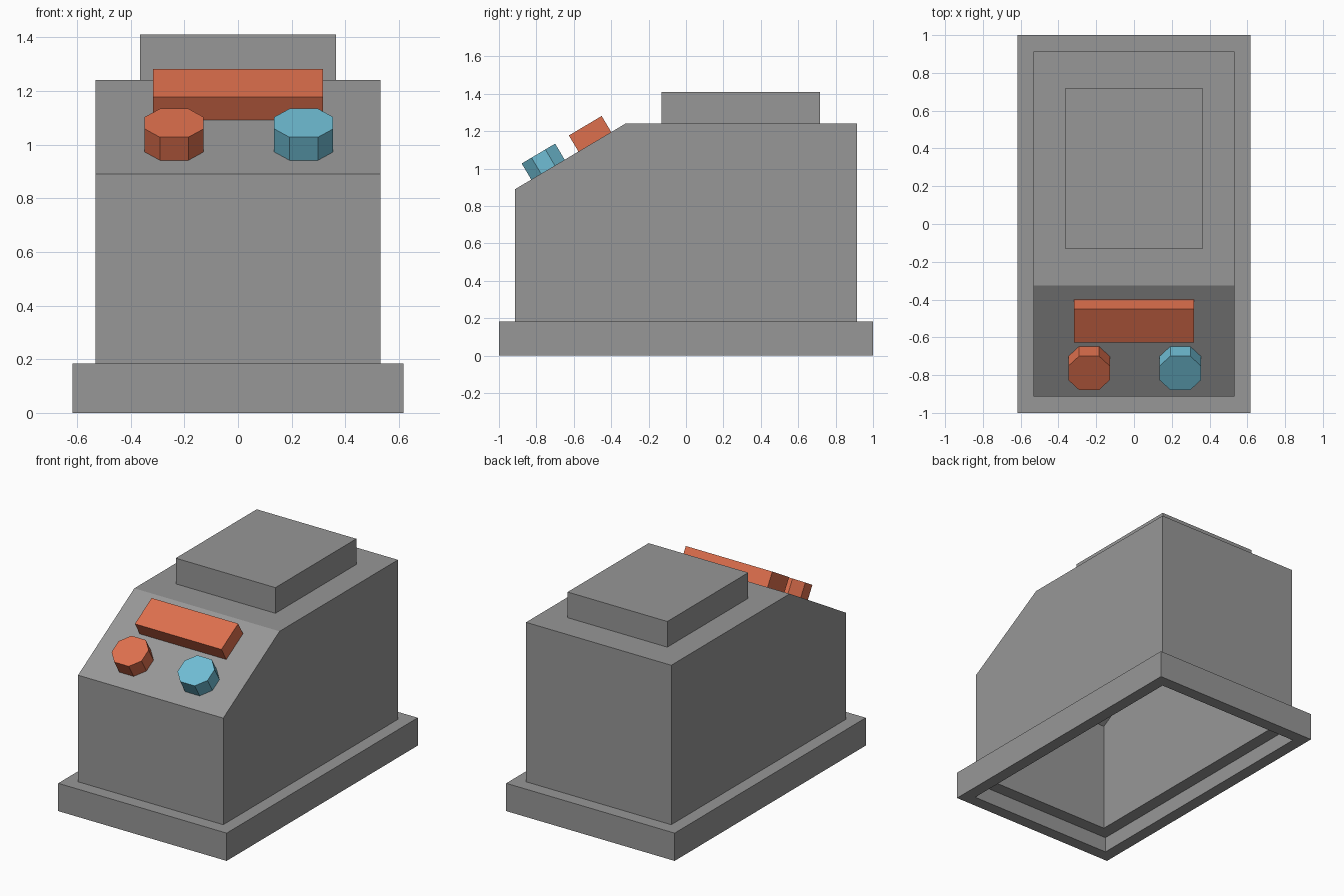
import bpy, bmesh, math
from mathutils import Matrix

if "Cube" in bpy.data.objects:
    bpy.data.objects.remove(bpy.data.objects["Cube"], do_unlink=True)


def material(name, r, g, b):
    m = bpy.data.materials.new(name)
    m.use_nodes = True
    m.diffuse_color = (r, g, b, 1)
    m.node_tree.nodes["Principled BSDF"].inputs["Base Color"].default_value = (r, g, b, 1)
    return m


grey = material("grey", 0.31, 0.31, 0.31)
orange = material("orange", 0.73, 0.16, 0.075)
blue = material("light_blue", 0.16, 0.51, 0.66)


def add_object(name, bm, mat, matrix=None):
    bmesh.ops.recalc_face_normals(bm, faces=bm.faces)
    mesh = bpy.data.meshes.new(name)
    bm.to_mesh(mesh)
    bm.free()
    mesh.materials.append(mat)
    ob = bpy.data.objects.new(name, mesh)
    bpy.context.collection.objects.link(ob)
    if matrix:
        ob.matrix_world = matrix


# Main dimensions
BASE_X, BASE_TOP = 0.617, 0.184
BODY_X, BODY_Y = 0.532, 0.914
FRONT_TOP, DECK, RIDGE_Y = 0.89, 1.24, -0.325
WALL = 0.081
TILT = math.atan2(DECK - FRONT_TOP, RIDGE_Y + BODY_Y)


def slope_z(y):
    return FRONT_TOP + (y + BODY_Y) * math.tan(TILT)


# Housing: stepped outer skin and a matching inner skin, open underneath
bm = bmesh.new()


def ring(x, y0, y1, z):
    return [bm.verts.new(p) for p in ((-x, y0, z), (x, y0, z), (x, y1, z), (-x, y1, z))]


def bridge(a, b):
    for i in range(4):
        j = (i + 1) % 4
        bm.faces.new((a[i], a[j], b[j], b[i]))


def skin(t):
    """Build the stepped skin set inwards by t and return its bottom edge."""
    foot = ring(BASE_X - t, t - 1, 1 - t, 0)
    step = ring(BASE_X - t, t - 1, 1 - t, BASE_TOP - t)
    x, y = BODY_X - t, BODY_Y - t
    waist = ring(x, -y, y, BASE_TOP - t)
    bridge(foot, step)
    bridge(step, waist)

    # Body walls and sloped control face
    ridge = RIDGE_Y + t * math.tan(TILT / 2)
    deck = ring(x, ridge, y, DECK - t)
    lip_z = slope_z(-y) - t / math.cos(TILT)
    lip = [bm.verts.new((sx, -y, lip_z)) for sx in (-x, x)]
    bm.faces.new((waist[0], waist[1], lip[1], lip[0]))
    bm.faces.new((lip[0], lip[1], deck[1], deck[0]))
    bm.faces.new((waist[1], waist[2], deck[2], deck[1], lip[1]))
    bm.faces.new((waist[3], waist[0], lip[0], deck[0], deck[3]))
    bm.faces.new((waist[2], waist[3], deck[3], deck[2]))

    # Raised block on the deck
    block_low = ring(0.365 - t, t - 0.13, 0.717 - t, DECK - t)
    block_high = ring(0.365 - t, t - 0.13, 0.717 - t, 1.41 - t)
    bridge(deck, block_low)
    bridge(block_low, block_high)
    bm.faces.new(block_high)
    return foot


bridge(skin(0), skin(WALL))
add_object("housing", bm, grey)


# Controls stand square to the slope
HEIGHT = 0.1


def control(name, outline, x, y, mat):
    bm = bmesh.new()
    low = [bm.verts.new((u, v, 0)) for u, v in outline]
    high = [bm.verts.new((u, v, HEIGHT)) for u, v in outline]
    bm.faces.new(low)
    bm.faces.new(high)
    for i in range(len(low)):
        j = (i + 1) % len(low)
        bm.faces.new((low[i], low[j], high[j], high[i]))
    place = Matrix.Translation((x, y, slope_z(y))) @ Matrix.Rotation(TILT, 4, "X")
    add_object(name, bm, mat, place)


# Display panel
w, h = 0.317, 0.102
control("display_panel", [(-w, -h), (w, -h), (w, h), (-w, h)], 0, -0.4875, orange)

# Eight-sided buttons
w, h, flat_w, flat_h = 0.11, 0.104, 0.053, 0.043
octagon = [(-flat_w, -h), (flat_w, -h), (w, -flat_h), (w, flat_h),
           (flat_w, h), (-flat_w, h), (-w, flat_h), (-w, -flat_h)]
control("right_button", octagon, -0.238, -0.738, orange)
control("left_button", octagon, 0.245, -0.738, blue)
